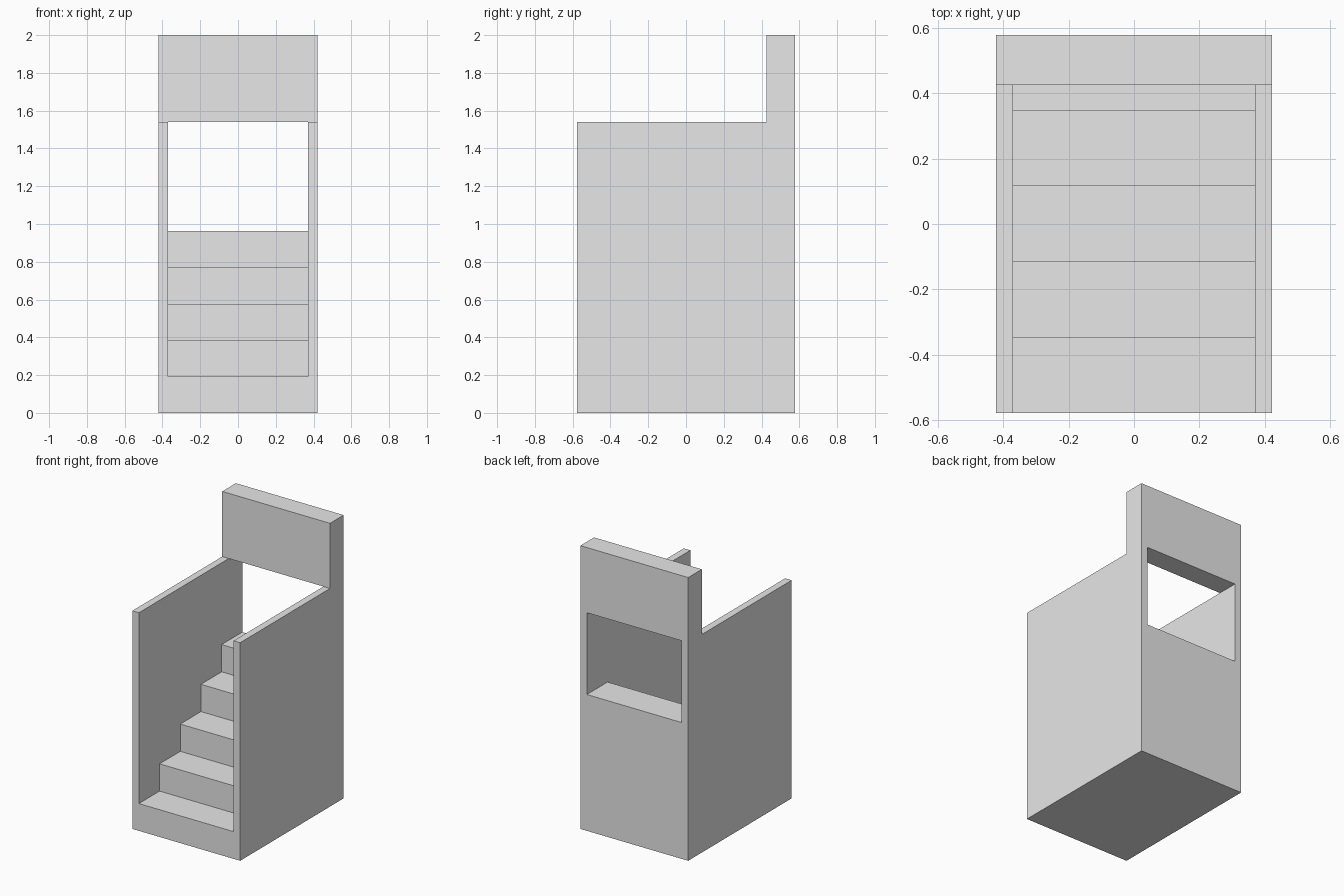
import bpy
import bmesh

cube = bpy.data.objects.get("Cube")
if cube:
    bpy.data.objects.remove(cube, do_unlink=True)

# Overall dimensions
HALF_W, INNER_W = 0.421, 0.37
FRONT, BACK = -0.577, 0.577
WALL_TOP, TOP = 1.54, 2.0
STEPS, RISE = 5, 0.1925
TREAD = (BACK - FRONT) / STEPS

grey = bpy.data.materials.new("light grey")
grey.use_nodes = True
grey.diffuse_color = (0.8, 0.8, 0.8, 1)
grey.node_tree.nodes["Principled BSDF"].inputs["Base Color"].default_value = (0.8, 0.8, 0.8, 1)


def extrude_profile(name, profile, x0, x1):
    """Extrude a (y, z) outline along x into a solid part."""
    bm = bmesh.new()
    face = bm.faces.new([bm.verts.new((x0, y, z)) for y, z in profile])
    grown = bmesh.ops.extrude_face_region(bm, geom=[face])["geom"]
    verts = [v for v in grown if isinstance(v, bmesh.types.BMVert)]
    bmesh.ops.translate(bm, verts=verts, vec=(x1 - x0, 0, 0))
    bmesh.ops.recalc_face_normals(bm, faces=bm.faces)
    mesh = bpy.data.meshes.new(name)
    bm.to_mesh(mesh)
    bm.free()
    mesh.materials.append(grey)
    obj = bpy.data.objects.new(name, mesh)
    bpy.context.collection.objects.link(obj)
    return obj


def rectangle(y0, y1, z0, z1):
    return [(y0, z0), (y1, z0), (y1, z1), (y0, z1)]


# Solid staircase rising to the back
stairs = [(BACK, 0), (FRONT, 0)]
for i in range(STEPS):
    y, z = FRONT + i * TREAD, (i + 1) * RISE
    stairs += [(y, z), (y + TREAD, z)]
extrude_profile("staircase", stairs, -INNER_W, INNER_W)

# Side walls
wall = rectangle(FRONT, BACK, 0, WALL_TOP)
extrude_profile("left_wall", wall, INNER_W, HALF_W)
extrude_profile("right_wall", wall, -HALF_W, -INNER_W)

# Header block bridging the walls above the rear opening
extrude_profile("header", rectangle(0.425, BACK, WALL_TOP, TOP), -HALF_W, HALF_W)
